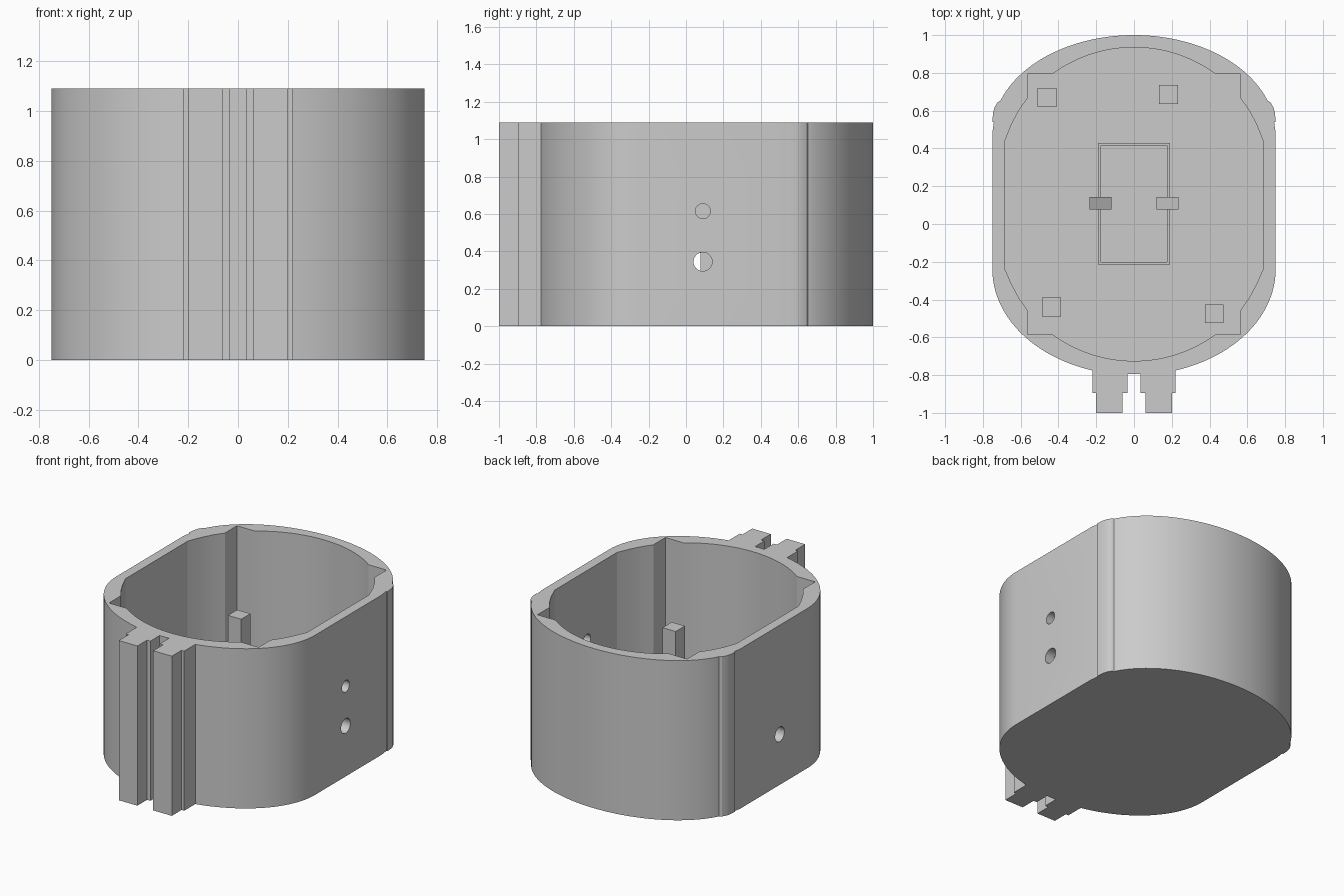
import bpy
import bmesh
import math

cube = bpy.data.objects.get("Cube")
if cube:
    bpy.data.objects.remove(cube, do_unlink=True)

HEIGHT, FLOOR = 1.09, 0.06

plastic = bpy.data.materials.new("grey plastic")
plastic.use_nodes = True
GREY = (0.6, 0.6, 0.6, 1)
plastic.diffuse_color = GREY
plastic.node_tree.nodes["Principled BSDF"].inputs["Base Color"].default_value = GREY


def prism(name, outline, low, high, axis="z"):
    """Extrude a closed outline along z, or an x-z outline along y."""
    bm = bmesh.new()
    if axis == "z":
        verts = [bm.verts.new((a, b, low)) for a, b in outline]
        step = (0, 0, high - low)
    else:
        verts = [bm.verts.new((a, low, b)) for a, b in outline]
        step = (0, high - low, 0)
    face = bm.faces.new(verts)
    made = bmesh.ops.extrude_face_region(bm, geom=[face])["geom"]
    bmesh.ops.translate(bm, vec=step, verts=[g for g in made if isinstance(g, bmesh.types.BMVert)])
    bmesh.ops.recalc_face_normals(bm, faces=bm.faces)
    mesh = bpy.data.meshes.new(name)
    bm.to_mesh(mesh)
    bm.free()
    obj = bpy.data.objects.new(name, mesh)
    bpy.context.collection.objects.link(obj)
    mesh.materials.append(plastic)
    return obj


def rect(x0, x1, y0, y1):
    return [(x0, y0), (x1, y0), (x1, y1), (x0, y1)]


def arc(cy, rx, ry, start, end, count):
    angles = [math.radians(start + (end - start) * i / count) for i in range(count + 1)]
    return [(rx * math.cos(a), cy + ry * math.sin(a)) for a in angles]


def mirrored(half):
    """Close a right-hand half outline with its left-hand reflection."""
    return half + [(-x, y) for x, y in reversed(half) if abs(x) > 1e-5]


def cut(target, cutter):
    cutter.hide_render = True
    mod = target.modifiers.new("cut", "BOOLEAN")
    mod.operation, mod.solver, mod.object = "DIFFERENCE", "EXACT", cutter
    bpy.context.view_layer.objects.active = target
    bpy.ops.object.modifier_apply(modifier=mod.name)
    bpy.data.objects.remove(cutter, do_unlink=True)


# Outer shell: stepped rails at the front, oval ends, small side ridges
rail = [(0.035, -0.795), (0.035, -0.895), (0.06, -0.895), (0.06, -1), (0.2, -1),
        (0.2, -0.895), (0.22, -0.895)]
front_curve = arc(-0.24, 0.75, 0.56, -72.9, 0, 24)
ridge = [(0.742, 0.54), (0.75, 0.541), (0.746, 0.59), (0.737, 0.62), (0.722, 0.645), (0.707, 0.652)]
back_curve = arc(0.48, 0.75, 0.52, 20, 90, 26)
side = [(0.75, 0.48)]
shell = prism("shell", mirrored(rail + front_curve + side + ridge + back_curve), 0, HEIGHT)

# Cavity with square notches in the four corners
front_in = arc(0.005, 0.73, 0.73, -90, -53.9, 14)
back_in = arc(0.205, 0.73, 0.73, 53.9, 90, 14)
front_notch = [(0.565, -0.585), (0.565, -0.455), (0.61, -0.39), (0.65, -0.315), (0.685, -0.235)]
back_notch = [(0.685, 0.435), (0.65, 0.525), (0.61, 0.6), (0.565, 0.665), (0.565, 0.795)]
cut(shell, prism("cavity", mirrored(front_in + front_notch + back_notch + back_in), FLOOR, HEIGHT + 0.1))


# Round holes in the side walls
def side_hole(sign, y, z, radius):
    bpy.ops.mesh.primitive_cylinder_add(vertices=32, radius=radius, depth=0.3,
                                        location=(sign * 0.72, y, z), rotation=(0, math.pi / 2, 0))
    cut(shell, bpy.context.object)


side_hole(1, 0.09, 0.345, 0.05)
side_hole(1, 0.09, 0.615, 0.04)
side_hole(-1, 0.06, 0.345, 0.05)

bpy.ops.object.select_all(action="DESELECT")
shell.select_set(True)
bpy.context.view_layer.objects.active = shell
bpy.ops.object.shade_smooth_by_angle(angle=math.radians(20))

# Four square support posts
for place, x, y in [("back_right", -0.46, 0.67), ("back_left", 0.183, 0.685),
                    ("front_right", -0.437, -0.44), ("front_left", 0.425, -0.475)]:
    prism("post_" + place, rect(x - 0.05, x + 0.05, y - 0.05, y + 0.05), FLOOR - 0.01, 0.56)

# Thin-walled holder on the floor
holder = prism("holder_wall", rect(-0.19, 0.19, -0.215, 0.43), FLOOR - 0.01, 0.25)
cut(holder, prism("holder_space", rect(-0.175, 0.175, -0.2, 0.415), FLOOR, 0.4))

# Snap hooks on both sides of the holder, sloping inwards
for place, s in [("left", 1), ("right", -1)]:
    hook = [(s * x, z) for x, z in [(0.19, FLOOR - 0.01), (0.235, FLOOR - 0.01), (0.235, 0.46),
                                    (0.12, 0.38), (0.12, 0.35), (0.19, 0.35)]]
    prism("hook_" + place, hook, 0.077, 0.142, axis="y")
